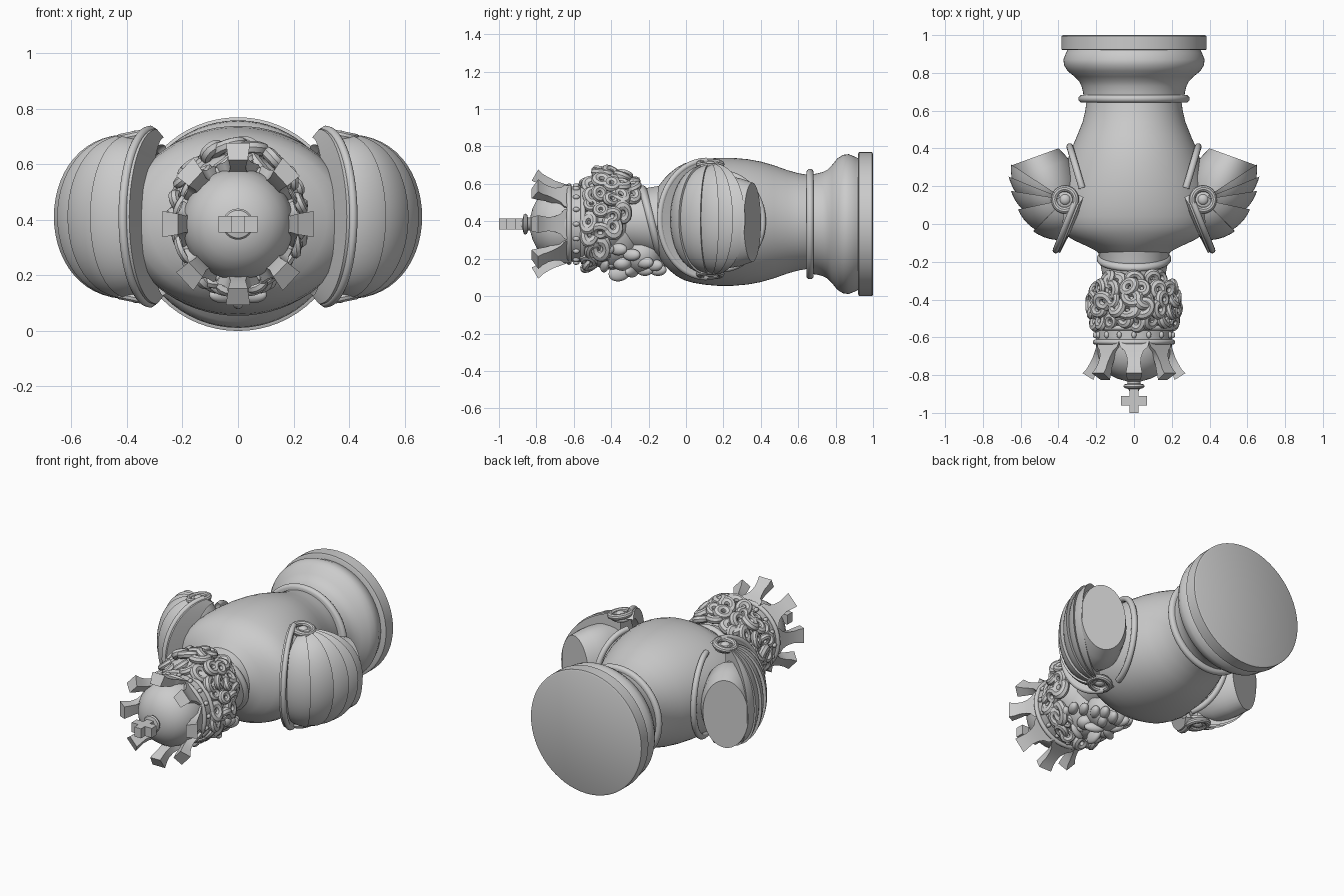
import bpy, bmesh, random
from math import sin, cos, pi, radians
from mathutils import Vector, Matrix, Euler

if "Cube" in bpy.data.objects:
    bpy.data.objects.remove(bpy.data.objects["Cube"])

random.seed(4)
ZC = 0.385  # height of the piece's long axis (runs along y)


def loft(name, rings, caps=True):
    """Skin a list of equal-length closed rings."""
    bm = bmesh.new()
    vr = [[bm.verts.new(p) for p in r] for r in rings]
    n = len(vr[0])
    for a, b in zip(vr, vr[1:]):
        for i in range(n):
            bm.faces.new((a[i], a[(i + 1) % n], b[(i + 1) % n], b[i]))
    if caps:
        bm.faces.new(vr[0])
        bm.faces.new(vr[-1])
    bmesh.ops.recalc_face_normals(bm, faces=bm.faces)
    me = bpy.data.meshes.new(name)
    bm.to_mesh(me)
    bm.free()
    ob = bpy.data.objects.new(name, me)
    bpy.context.collection.objects.link(ob)
    return ob


def turned(name, profile, zc=ZC, seg=64, tilt=0.0):
    """Turn (y, radius[, x radius]) points about the long axis."""
    return loft(name, [[(p[-1] * cos(2 * pi * i / seg), p[0] - tilt * p[1] * sin(2 * pi * i / seg),
                         zc + p[1] * sin(2 * pi * i / seg)) for i in range(seg)] for p in profile])


def bead(y, r, h):
    """Half-round moulding profile."""
    return [(y + h * cos(a * pi / 8), r + h * sin(a * pi / 8)) for a in range(9)]


def blob(name, loc, scale, rot=(0, 0, 0)):
    bpy.ops.mesh.primitive_uv_sphere_add(segments=24, ring_count=14, radius=1, location=loc, rotation=rot)
    ob = bpy.context.object
    ob.name = name
    ob.scale = scale
    return ob


def box(name, loc, size):
    bpy.ops.mesh.primitive_cube_add(size=1, location=loc)
    ob = bpy.context.object
    ob.name = name
    ob.scale = size
    return ob


def curl(name, loc, normal, size, wobble=0.45):
    """A plump ringlet lying on the surface."""
    bpy.ops.mesh.primitive_torus_add(major_radius=size, minor_radius=size * 0.75,
                                     major_segments=16, minor_segments=8, location=loc)
    ob = bpy.context.object
    ob.name = name
    q = Vector(normal).to_track_quat('Z', 'Y')
    w = Euler([random.uniform(-wobble, wobble) for _ in range(3)]).to_quaternion()
    ob.rotation_euler = (q @ w).to_euler()
    ob.scale = (1, random.uniform(0.8, 1.4), 1)


def tube(name, pts, r):
    cu = bpy.data.curves.new(name, 'CURVE')
    cu.dimensions = '3D'
    cu.bevel_depth = r
    sp = cu.splines.new('NURBS')
    sp.points.add(len(pts) - 1)
    for p, c in zip(sp.points, pts):
        p.co = (*c, 1)
    sp.use_endpoint_u = True
    sp.order_u = 3
    ob = bpy.data.objects.new(name, cu)
    bpy.context.collection.objects.link(ob)


# Base, foot moulding and ring
turned("base_disc", [(1, .375), (.995, .385), (.925, .385), (.92, .375)])
turned("foot", [(.925, .35), (.905, .36), (.87, .374), (.84, .37), (.81, .352), (.78, .315),
                (.755, .29), (.73, .278), (.70, .27), (.66, .265)])
turned("foot_ring", bead(.663, .275, .02))

# Torso (broad across the shoulders), neck and collar
turned("torso", [(.66, .25, .25), (.6, .26, .258), (.54, .277, .272), (.47, .302, .3), (.4, .322, .33),
                 (.33, .335, .355), (.25, .342, .38), (.17, .342, .4), (.1, .336, .412), (.04, .326, .415),
                 (-.01, .312, .405), (-.05, .29, .375), (-.085, .262, .32), (-.115, .232, .255),
                 (-.14, .2, .205), (-.16, .175, .18)], zc=.397)
turned("neck", [(-.08, .21), (-.14, .19), (-.2, .18), (-.28, .165), (-.4, .15)], zc=.4)
turned("collar", bead(-.185, .175, .022), zc=.395, tilt=.25)

# Crown: band, dome, prongs, finial
turned("crown_band", [(-.53, .19), (-.54, .205), (-.63, .2), (-.66, .2), (-.69, .195), (-.73, .184),
                      (-.77, .158), (-.8, .125), (-.82, .085), (-.832, .04)])
turned("band_ring_low", bead(-.55, .205, .013))
turned("band_ring_high", bead(-.625, .205, .013))
for i in range(16):
    a = pi * i / 8
    blob("band_stud", (.205 * cos(a), -.587, ZC + .205 * sin(a)), (.013, .018, .013))
# prong stations: y inner, r inner, y outer, r outer, half width
prong = [(-.62, .17, -.62, .205, .085), (-.655, .18, -.65, .215, .08), (-.68, .185, -.67, .222, .055),
         (-.71, .19, -.7, .232, .042), (-.75, .203, -.735, .25, .037), (-.79, .217, -.765, .268, .042),
         (-.825, .232, -.79, .292, .047)]
for k in range(8):
    turn = (Matrix.Translation((0, 0, ZC)) @ Matrix.Diagonal((.93, 1, 1, 1))
            @ Matrix.Rotation(k * pi / 4, 4, 'Y'))
    loft("crown_prong", [[turn @ Vector(p) for p in ((-w * .8, yi, ri), (w * .8, yi, ri),
                                                    (w, yo, ro), (-w, yo, ro))]
                         for yi, ri, yo, ro, w in prong])
turned("finial_knob", [(-.82, .06), (-.835, .035), (-.845, .035), (-.85, .052), (-.86, .056),
                       (-.868, .05), (-.873, .03), (-.885, .025)], seg=32)
box("cross_post", (0, -.937, ZC), (.046, .126, .06))
box("cross_arm", (0, -.935, ZC), (.14, .05, .06))

# Head and face (the face looks down, -z)
blob("head", (0, -.40, .34), (.165, .18, .2))
blob("nose", (0, -.355, .125), (.026, .06, .045), (.3, 0, 0))
blob("beard", (0, -.235, .225), (.13, .115, .11))
blob("chin_tuft", (0, -.155, .155), (.06, .045, .045))
for s in (1, -1):
    blob("brow", (s * .06, -.435, .165), (.055, .022, .035), (0, s * -.4, s * .25))
    blob("eye", (s * .06, -.4, .168), (.025, .018, .02))
    blob("cheek", (s * .075, -.34, .175), (.05, .05, .04))
    blob("moustache", (s * .05, -.29, .13), (.06, .025, .03), (0, 0, s * -.5))
    # Locks of the beard
    for x, y, z in ((.155, -.43, .25), (.15, -.36, .25), (.13, -.29, .22),
                    (.105, -.22, .18), (.075, -.17, .165), (.03, -.15, .14), (.05, -.22, .14)):
        blob("beard_lock", (s * x, y, z), (.028, .05, .032), (0, 0, s * -.5))

# Hair: cap plus rows of ringlets (y, radius, count, lowest z)
blob("hair_cap", (0, -.43, .42), (.215, .17, .225))
for y, r, n, low in ((-.51, .222, 18, 0), (-.455, .242, 16, .2), (-.4, .24, 16, .36),
                     (-.345, .222, 15, .44), (-.295, .192, 13, .5)):
    for i in range(n):
        a = 2 * pi * (i + random.random() * .5) / n
        zc = .385 if low == 0 else .42
        z = zc + r * sin(a)
        if z > low:
            curl("hair_curl", (.93 * r * cos(a), y + random.uniform(-.012, .012), z),
                 (cos(a), .1, sin(a)), random.uniform(.026, .034))

# Shoulders: overlapping plates fanned round an upright pivot, arm stub, flange, scrolls
PX, PY, PZ = .365, .13, .412
ARC = [radians(-90 + 180 * i / 28) for i in range(29)]


def plate_ring(s, phi, r, h):
    return [(s * (PX + r * max(cos(t), 0) ** .8 * cos(phi)),
             PY + r * max(cos(t), 0) ** .8 * sin(phi), PZ + h * sin(t)) for t in ARC]


def oval(s, cx, cy, w, h):
    """Arm section facing the cut end's direction."""
    return [(s * (cx + .94 * w * cos(a)), cy - .34 * w * cos(a), .395 + h * sin(a))
            for a in (2 * pi * i / 40 for i in range(40))]


# plate edges: start angle, end angle, radius at each
plates = [(-85, -45, .215, .238), (-45, -12, .225, .255), (-12, 9, .235, .29),
          (9, 22, .268, .322), (22, 33, .305, .34)]
for s in (1, -1):
    rings = []
    for a0, a1, r0, r1 in plates:
        for f in (0, .2, .4, .6, .8, .93, 1):
            rings.append(plate_ring(s, radians(a0 + (a1 - a0) * f), r0 + (r1 - r0) * f, .288 + .01 * f))
    loft("shoulder_plates", rings)
    loft("arm_stub", [oval(s, .40, .05, .1, .2), oval(s, .45, .2, .165, .25),
                      oval(s, .49, .29, .155, .235), oval(s, .525, .355, .135, .212)])
    # Crescent flange on the head side
    rings = []
    for t in ARC:
        c, z = cos(t), sin(t)
        o = Vector((.31 + .1 * c, .11 - .255 * c, PZ + .315 * z))
        n = Vector((.285 + .045 * c, .15 - .14 * c, PZ + .285 * z))
        d = Vector((.018, .008, 0))
        rings.append([(s * p.x, p.y, p.z) for p in (o + d, o - d, n - d, n + d)])
    loft("shoulder_flange", rings)
    tube("flange_bead", [(s * (.315 + .1 * cos(t)), .11 - .25 * cos(t), PZ + .312 * sin(t)) for t in ARC], .016)
    # Inner trim where the sleeve meets the torso
    tube("sleeve_trim", [(s * (.275 + .065 * cos(t)), .19 + .22 * cos(t), .4 + .255 * sin(t)) for t in ARC], .018)
    for e in (1, -1):
        z = PZ + e * .285
        bpy.ops.mesh.primitive_torus_add(major_radius=.058, minor_radius=.018, location=(s * PX, PY, z + e * .008),
                                         rotation=(0, s * e * .2, 0), major_segments=36, minor_segments=10)
        bpy.context.object.name = "scroll_ring"
        blob("scroll_eye", (s * PX, PY, z + e * .004), (.03, .03, .022))
        blob("scroll_pad", (s * PX, PY, z - e * .01), (.062, .062, .025))

# Smooth shading with crisp edges
bpy.ops.object.select_all(action='DESELECT')
for ob in bpy.context.scene.objects:
    if ob.type == 'MESH':
        ob.select_set(True)
        bpy.context.view_layer.objects.active = ob
bpy.ops.object.shade_smooth_by_angle(angle=radians(35))
